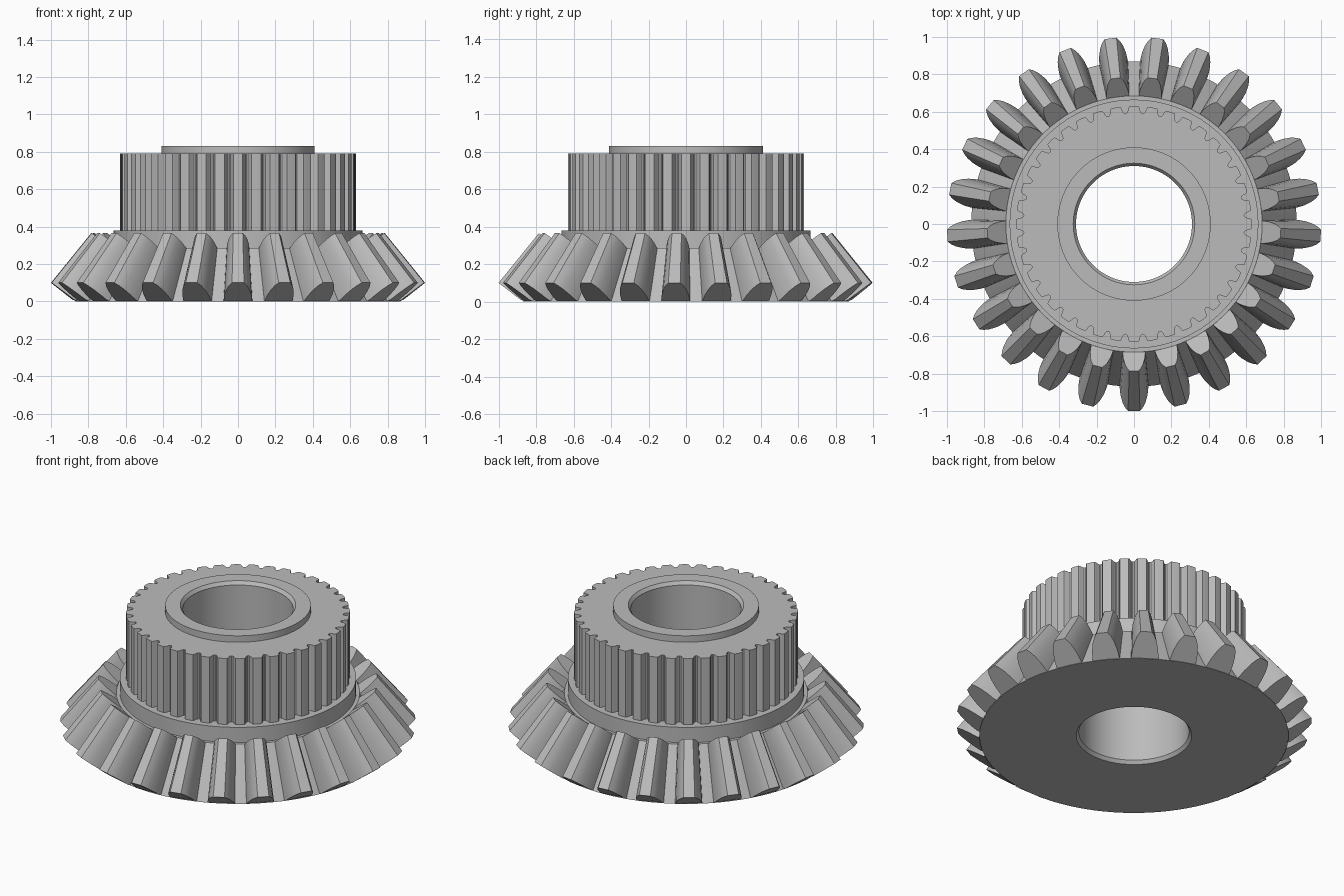
import bpy
import bmesh
from math import sin, cos, pi, radians, tau

if "Cube" in bpy.data.objects:
    bpy.data.objects.remove(bpy.data.objects["Cube"])

steel = bpy.data.materials.new("grey steel")
steel.use_nodes = True
GREY = (0.5, 0.5, 0.5, 1)
steel.diffuse_color = GREY
steel.node_tree.nodes["Principled BSDF"].inputs["Base Color"].default_value = GREY


def finish(bm, name, angle):
    """Turn the bmesh into a shaded object."""
    bmesh.ops.recalc_face_normals(bm, faces=bm.faces)
    mesh = bpy.data.meshes.new(name)
    bm.to_mesh(mesh)
    bm.free()
    mesh.materials.append(steel)
    obj = bpy.data.objects.new(name, mesh)
    bpy.context.collection.objects.link(obj)
    bpy.ops.object.select_all(action='DESELECT')
    obj.select_set(True)
    bpy.context.view_layer.objects.active = obj
    bpy.ops.object.shade_smooth_by_angle(angle=radians(angle))
    return obj


def skin(bm, rings):
    """Join a closed cycle of equal closed rings with quads."""
    loops = [[bm.verts.new(p) for p in ring] for ring in rings]
    n = len(loops[0])
    for a, b in zip(loops, loops[1:] + loops[:1]):
        for i in range(n):
            j = (i + 1) % n
            bm.faces.new((a[i], a[j], b[j], b[i]))


def circle(r, z, n):
    return [(r * sin(tau * i / n), -r * cos(tau * i / n), z) for i in range(n)]


# Turned hub: bore, root cone, collar and top boss
profile = [(0.31, 0.02), (0.325, 0), (0.87, 0), (0.685, 0.285), (0.665, 0.285),
           (0.665, 0.38), (0.41, 0.38), (0.41, 0.83), (0.325, 0.83), (0.31, 0.81)]
bm = bmesh.new()
skin(bm, [circle(r, z, 100) for r, z in profile])
finish(bm, "hub", 25)

# Upper toothed ring with narrow rounded grooves
GROOVES = 40
half = [(0, 0.63), (2.3, 0.629), (2.8, 0.62), (3.2, 0.604), (3.8, 0.594), (4.5, 0.591)]
period = [(-a, r) for a, r in reversed(half[1:-1])] + half
outline = []
for k in range(GROOVES):
    for a, r in period:
        t = tau * k / GROOVES + radians(a)
        outline.append((t, r))


def ring(z, fixed=None):
    return [((fixed or r) * sin(t), -(fixed or r) * cos(t), z) for t, r in outline]


bm = bmesh.new()
skin(bm, [ring(0.37, 0.39), ring(0.37), ring(0.79), ring(0.79, 0.39)])
finish(bm, "upper_toothed_ring", 30)

# Bevel teeth: curved flanks tapering towards the cone apex
TEETH = 25
flank = [(0.077, -0.08), (0.076, 0.1), (0.072, 0.35), (0.061, 0.65), (0.048, 0.85), (0.032, 1)]
section = [(-w, t) for w, t in flank] + [(w, t) for w, t in reversed(flank)]


def tooth_end(root, tip, scale, angle):
    pts = []
    for w, t in section:
        r = root[0] + (tip[0] - root[0]) * t
        z = max(0.0, root[1] + (tip[1] - root[1]) * t)
        x = w * scale
        pts.append((x * cos(angle) + r * sin(angle), x * sin(angle) - r * cos(angle), z))
    return pts


bm = bmesh.new()
for k in range(TEETH):
    a = tau * k / TEETH
    outer = [bm.verts.new(p) for p in tooth_end((0.87, 0), (1.0, 0.1), 1, a)]
    inner = [bm.verts.new(p) for p in tooth_end((0.685, 0.285), (0.785, 0.365), 0.79, a)]
    n = len(outer)
    for i in range(n):
        j = (i + 1) % n
        bm.faces.new((outer[i], outer[j], inner[j], inner[i]))
    bm.faces.new(outer)
    bm.faces.new(inner)
finish(bm, "bevel_teeth", 25)
